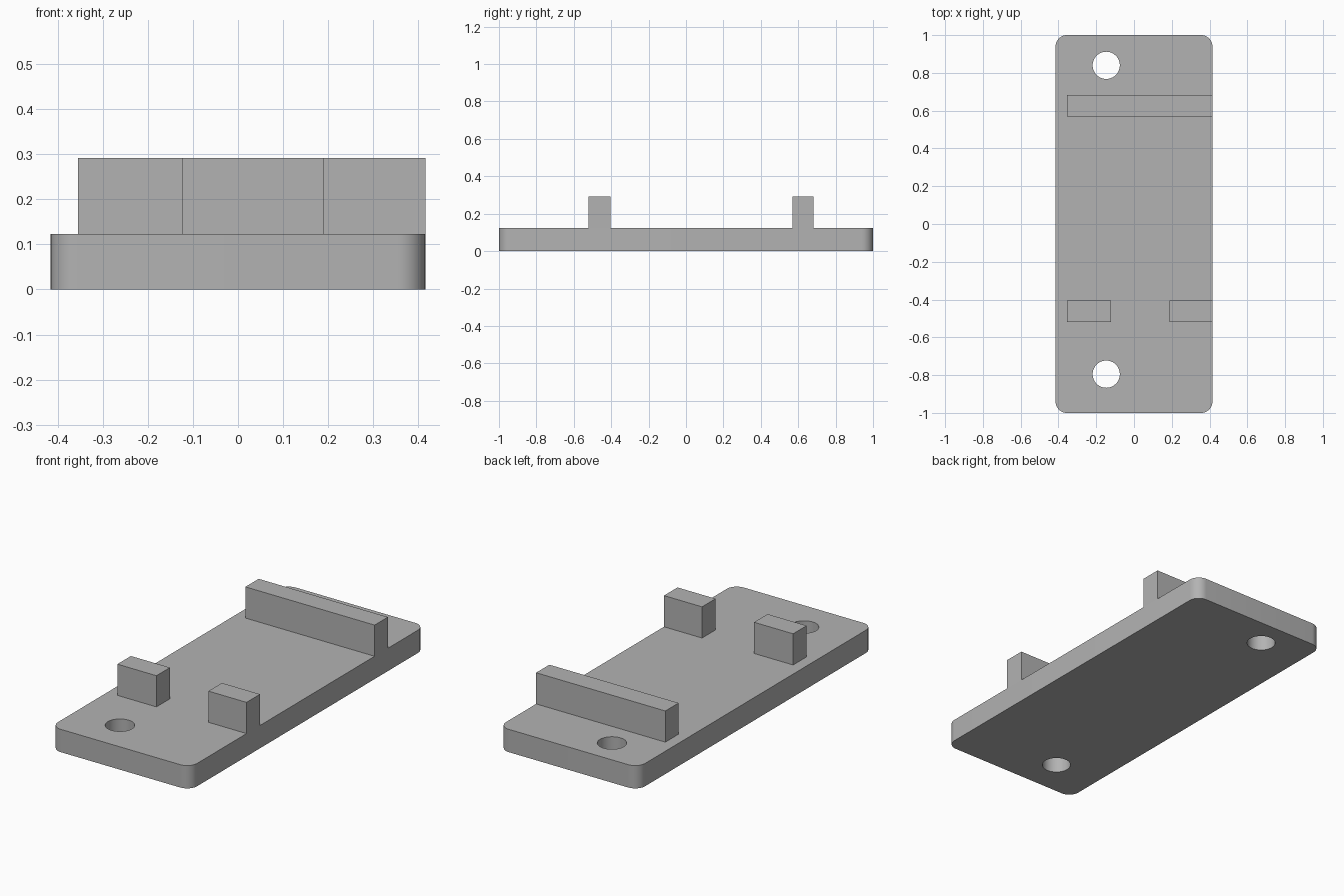
import bpy
import bmesh
from math import cos, sin, pi

cube = bpy.data.objects.get("Cube")
if cube:
    bpy.data.objects.remove(cube, do_unlink=True)

HALF_W, HALF_L = 0.415, 1.0
THICK, TOP = 0.123, 0.291
CORNER_R, HOLE_R = 0.06, 0.072

grey = bpy.data.materials.new("plain grey")
grey.use_nodes = True
colour = (0.45, 0.45, 0.45, 1)
grey.diffuse_color = colour
grey.node_tree.nodes["Principled BSDF"].inputs["Base Color"].default_value = colour


def prism(name, outline, z0, z1):
    """Extrude a flat outline from z0 up to z1."""
    bm = bmesh.new()
    face = bm.faces.new([bm.verts.new((x, y, z0)) for x, y in outline])
    new = bmesh.ops.extrude_face_region(bm, geom=[face])["geom"]
    top = [v for v in new if isinstance(v, bmesh.types.BMVert)]
    bmesh.ops.translate(bm, verts=top, vec=(0, 0, z1 - z0))
    bmesh.ops.recalc_face_normals(bm, faces=bm.faces)
    mesh = bpy.data.meshes.new(name)
    bm.to_mesh(mesh)
    bm.free()
    mesh.materials.append(grey)
    obj = bpy.data.objects.new(name, mesh)
    bpy.context.collection.objects.link(obj)
    return obj


def arc(cx, cy, r, start, sweep, steps):
    return [(cx + r * cos(start + sweep * i / steps),
             cy + r * sin(start + sweep * i / steps)) for i in range(steps + 1)]


def block(name, x0, x1, y0, y1):
    return prism(name, [(x0, y0), (x1, y0), (x1, y1), (x0, y1)], THICK, TOP)


# Base plate with rounded corners
outline = []
for i, (sx, sy) in enumerate([(1, 1), (-1, 1), (-1, -1), (1, -1)]):
    outline += arc(sx * (HALF_W - CORNER_R), sy * (HALF_L - CORNER_R),
                   CORNER_R, i * pi / 2, pi / 2, 10)
plate = prism("base_plate", outline, 0, THICK)

# Mounting holes through the plate
cutters = []
for name, y in (("front_hole_cutter", -0.795), ("back_hole_cutter", 0.84)):
    cutter = prism(name, arc(-0.147, y, HOLE_R, 0, 2 * pi, 48)[:-1], -0.1, TOP)
    cutter.hide_render = True
    mod = plate.modifiers.new(name, "BOOLEAN")
    mod.operation = "DIFFERENCE"
    mod.solver = "EXACT"
    mod.object = cutter
    cutters.append(cutter)

bpy.ops.object.select_all(action="DESELECT")
plate.select_set(True)
bpy.context.view_layer.objects.active = plate
for mod in list(plate.modifiers):
    bpy.ops.object.modifier_apply(modifier=mod.name)
for cutter in cutters:
    bpy.data.objects.remove(cutter, do_unlink=True)
bpy.ops.object.shade_smooth_by_angle(angle=pi / 6)

# Upright walls on the plate
block("back_wall", -0.355, HALF_W, 0.57, 0.683)
block("front_right_block", -0.355, -0.122, -0.52, -0.405)
block("front_left_block", 0.188, HALF_W, -0.52, -0.405)
